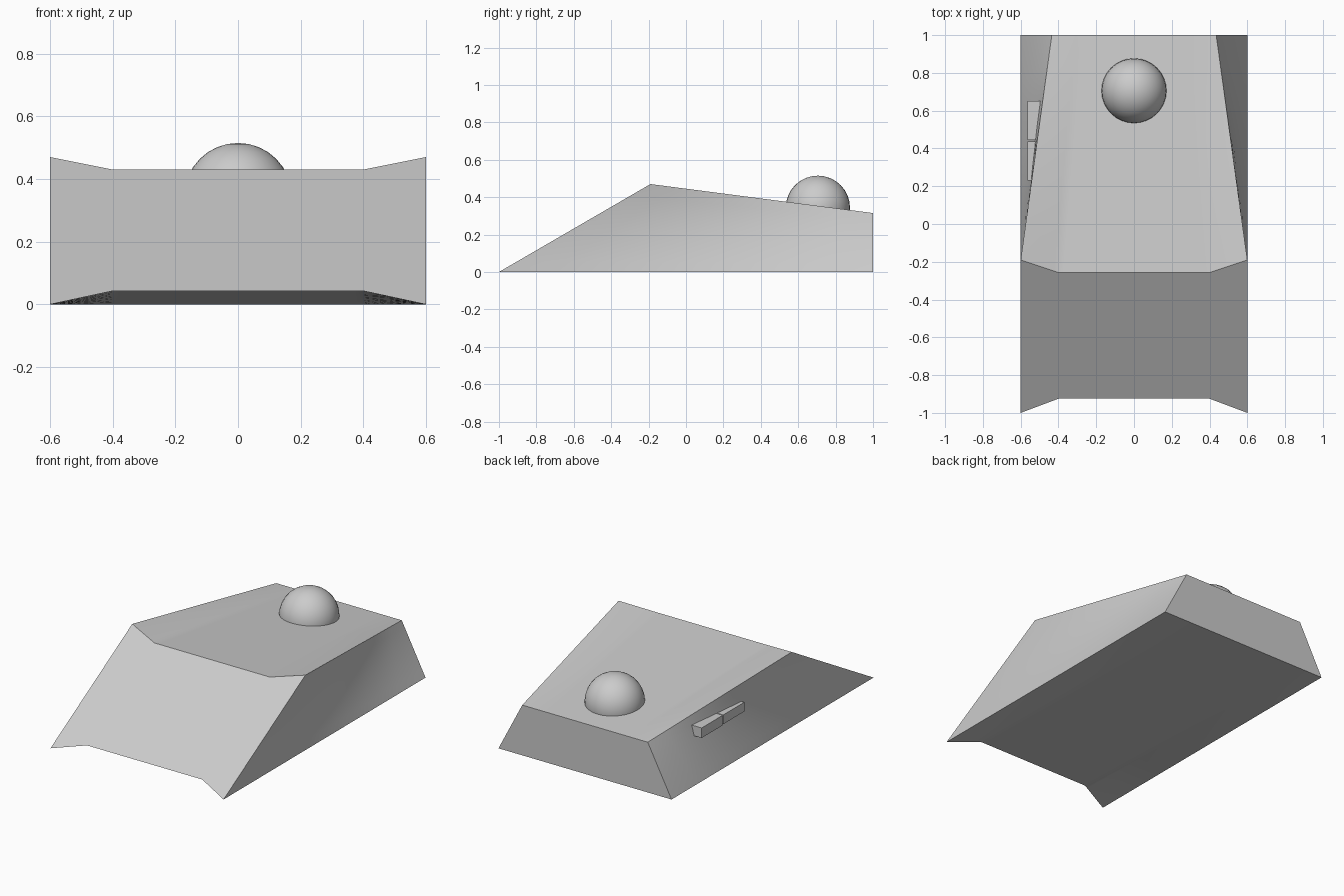
import bpy, bmesh

if "Cube" in bpy.data.objects:
    bpy.data.objects.remove(bpy.data.objects["Cube"])


def finish(bm, name, smooth):
    bmesh.ops.recalc_face_normals(bm, faces=bm.faces)
    mesh = bpy.data.meshes.new(name)
    bm.to_mesh(mesh)
    bm.free()
    ob = bpy.data.objects.new(name, mesh)
    bpy.context.collection.objects.link(ob)
    if smooth:
        bpy.ops.object.select_all(action='DESELECT')
        ob.select_set(True)
        bpy.context.view_layer.objects.active = ob
        bpy.ops.object.shade_smooth_by_angle(angle=0.5)
    return ob


# Wedge body: side profiles lofted across the width, twisted side panels
bm = bmesh.new()
outer = [(-1, 0), (-0.19, 0.47), (1, 0.315), (1, 0)]
inner = [(-0.925, 0.043), (-0.257, 0.43), (1, 0.315), (1, 0)]
half_widths = [0.6, 0.6, 0.435, 0.6]
columns = []
for i in range(-3, 4):
    profile = outer if abs(i) == 3 else inner
    columns.append([bm.verts.new((w * i / 3, y, z))
                    for w, (y, z) in zip(half_widths, profile)])
for a, b in zip(columns, columns[1:]):
    for j in range(4):
        k = (j + 1) % 4
        bm.faces.new((a[j], a[k], b[k], b[j]))
bm.faces.new(columns[0])
bm.faces.new(columns[-1])
bmesh.ops.subdivide_edges(bm, edges=bm.edges[:], cuts=7, use_grid_fill=True)
finish(bm, "body", True)

# Ball on the top
bm = bmesh.new()
bmesh.ops.create_uvsphere(bm, u_segments=32, v_segments=16, radius=0.172)
bmesh.ops.translate(bm, verts=bm.verts, vec=(0, 0.705, 0.343))
finish(bm, "ball", True)


# Two thumb buttons on the left side
def box(name, lo, hi):
    bm = bmesh.new()
    bmesh.ops.create_cube(bm, size=1)
    for v in bm.verts:
        v.co = [l + (c + 0.5) * (h - l) for c, l, h in zip(v.co, lo, hi)]
    finish(bm, name, False)


box("front_thumb_button", (-0.565, 0.23, 0.248), (-0.50, 0.438, 0.306))
box("rear_thumb_button", (-0.565, 0.444, 0.243), (-0.49, 0.652, 0.306))
